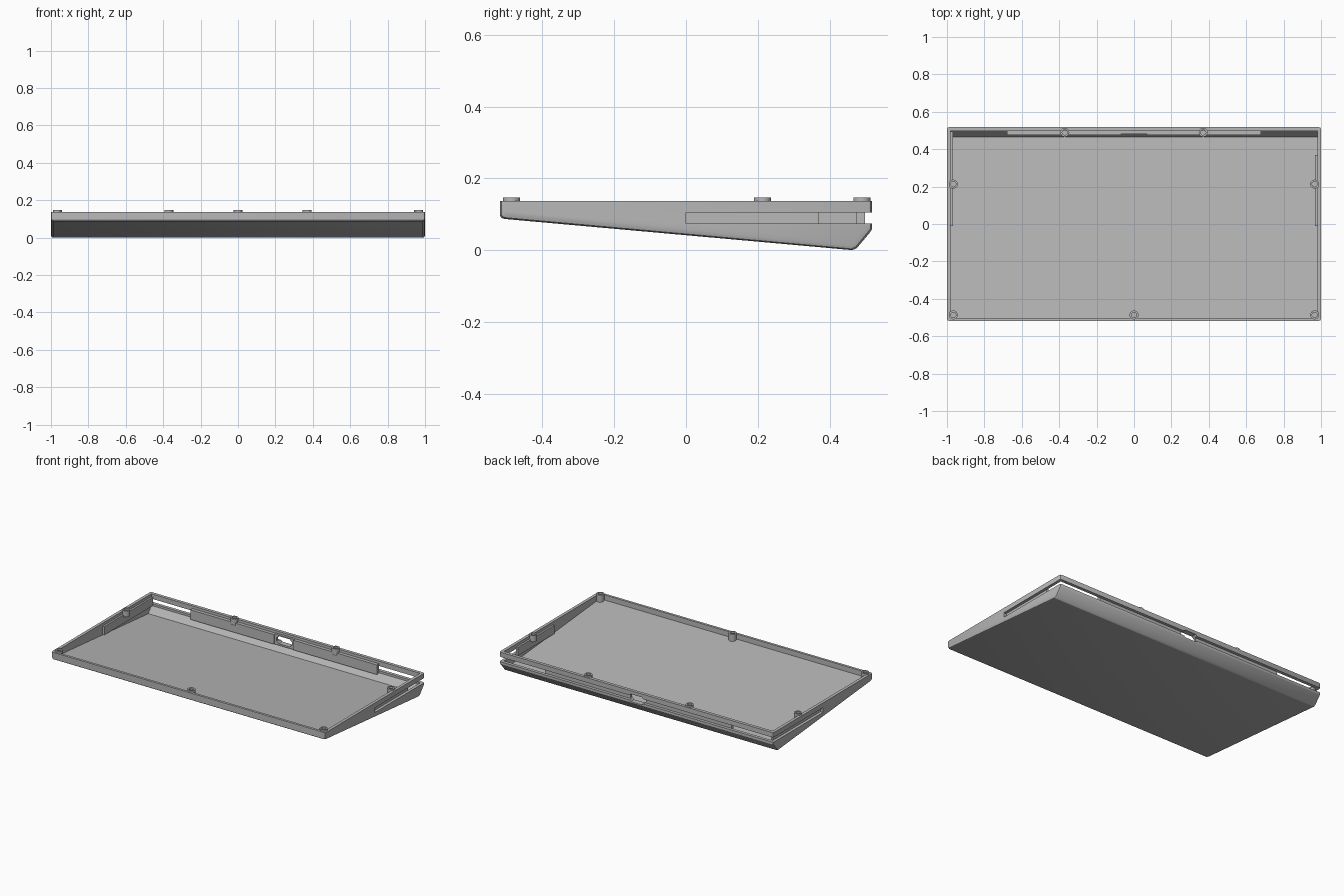
import bpy, bmesh, math

cube = bpy.data.objects.get("Cube")
if cube:
    bpy.data.objects.remove(cube, do_unlink=True)

grey = bpy.data.materials.new("light_grey")
grey.use_nodes = True
grey.diffuse_color = (0.48, 0.48, 0.48, 1)
grey.node_tree.nodes["Principled BSDF"].inputs["Base Color"].default_value = (0.48, 0.48, 0.48, 1)


def loft(name, sections):
    """Closed solid through a row of matching point loops, capped at both ends."""
    bm = bmesh.new()
    loops = [[bm.verts.new(p) for p in section] for section in sections]
    n = len(loops[0])
    for a, b in zip(loops, loops[1:]):
        for i in range(n):
            j = (i + 1) % n
            bm.faces.new((a[i], a[j], b[j], b[i]))
    bm.faces.new(loops[0][::-1])
    bm.faces.new(loops[-1])
    bmesh.ops.recalc_face_normals(bm, faces=bm.faces[:])
    mesh = bpy.data.meshes.new(name)
    bm.to_mesh(mesh)
    bm.free()
    mesh.materials.append(grey)
    ob = bpy.data.objects.new(name, mesh)
    bpy.context.collection.objects.link(ob)
    return ob


def box(name, x, y, z):
    return loft(name, [[(x[0], y[0], h), (x[1], y[0], h), (x[1], y[1], h), (x[0], y[1], h)] for h in z])


def boss(name, x, y, z0):
    """Round screw boss with a blind hole in its top."""
    rings = [(0.024, z0), (0.024, 0.147), (0.014, 0.147), (0.014, 0.118)]
    angles = [math.tau * i / 24 for i in range(24)]
    return loft(name, [[(x + r * math.cos(a), y + r * math.sin(a), z) for a in angles] for r, z in rings])


def cut(target, cutter):
    mod = target.modifiers.new("cut", 'BOOLEAN')
    mod.operation, mod.solver, mod.object = 'DIFFERENCE', 'EXACT', cutter
    bpy.context.view_layer.objects.active = target
    bpy.ops.object.modifier_apply(modifier=mod.name)


RIM = 0.137
GROOVE = (0.074, 0.105)

# Wedge-shaped tray with rounded ends
profile = [(-0.518, RIM), (-0.518, 0.096), (-0.514, 0.09), (-0.505, 0.087), (0.455, 0.001),
           (0.463, 0.0), (0.476, 0.006), (0.512, 0.049), (0.518, 0.058), (0.518, RIM)]
ends = [(-1, 0.012), (-0.9965, 0.0035), (-0.988, 0), (0.988, 0), (0.9965, 0.0035), (1, 0.012)]
tray = loft("tray", [[(x, y * (1 - d / 0.518), z + d if z < RIM else z) for y, z in profile]
                     for x, d in ends])

# Hollow interior with a sloped rear floor
inside = [(-0.502, 0.2), (-0.502, 0.103), (0.465, 0.018), (0.484, 0.042), (0.497, 0.06), (0.497, 0.2)]
hollow = loft("hollow_cutter", [[(x, y, z) for y, z in inside] for x in (-0.98, 0.98)])

# Groove through the back wall and the rear half of both side walls
u_shape = [(-1.1, 0), (-0.97, 0), (-0.97, 0.485), (0.97, 0.485),
           (0.97, 0), (1.1, 0), (1.1, 0.7), (-1.1, 0.7)]
groove = loft("groove_cutter", [[(x, y, z) for x, y in u_shape] for z in GROOVE])

# Cable port: a flattened octagon
octagon = [(-0.055, 0.08), (-0.04, 0.065), (0.04, 0.065), (0.055, 0.08),
           (0.055, 0.1), (0.04, 0.115), (-0.04, 0.115), (-0.055, 0.1)]
port = loft("port_cutter", [[(x, y, z) for x, z in octagon] for y in (0.45, 0.6)])

# Inner walls closing the groove, with openings left at the rear corners
box("left_side_rib", (0.968, 0.981), (-0.01, 0.37), (0.062, 0.118))
box("right_side_rib", (-0.981, -0.968), (-0.01, 0.495), (0.062, 0.118))
box("left_back_rib", (0.07, 0.68), (0.475, 0.499), (0.056, 0.12))
box("right_back_rib", (-0.68, -0.07), (0.475, 0.499), (0.056, 0.12))
port_wall = box("port_wall", (-0.071, 0.071), (0.482, 0.498), (0.054, 0.122))

for cutter in (hollow, groove, port):
    cut(tray, cutter)
cut(port_wall, port)
for cutter in (hollow, groove, port):
    bpy.data.objects.remove(cutter, do_unlink=True)

# Screw bosses along the rim
for side, s in (("left", 1), ("right", -1)):
    boss(side + "_back_boss", s * 0.37, 0.49, 0.106)
    boss(side + "_side_boss", s * 0.966, 0.213, 0.106)
    boss(side + "_front_boss", s * 0.966, -0.486, 0.097)
boss("middle_front_boss", 0, -0.486, 0.097)

# Smooth the rounded surfaces, keep creases sharp
bpy.ops.object.select_all(action='SELECT')
bpy.ops.object.shade_smooth_by_angle(angle=math.radians(30))
